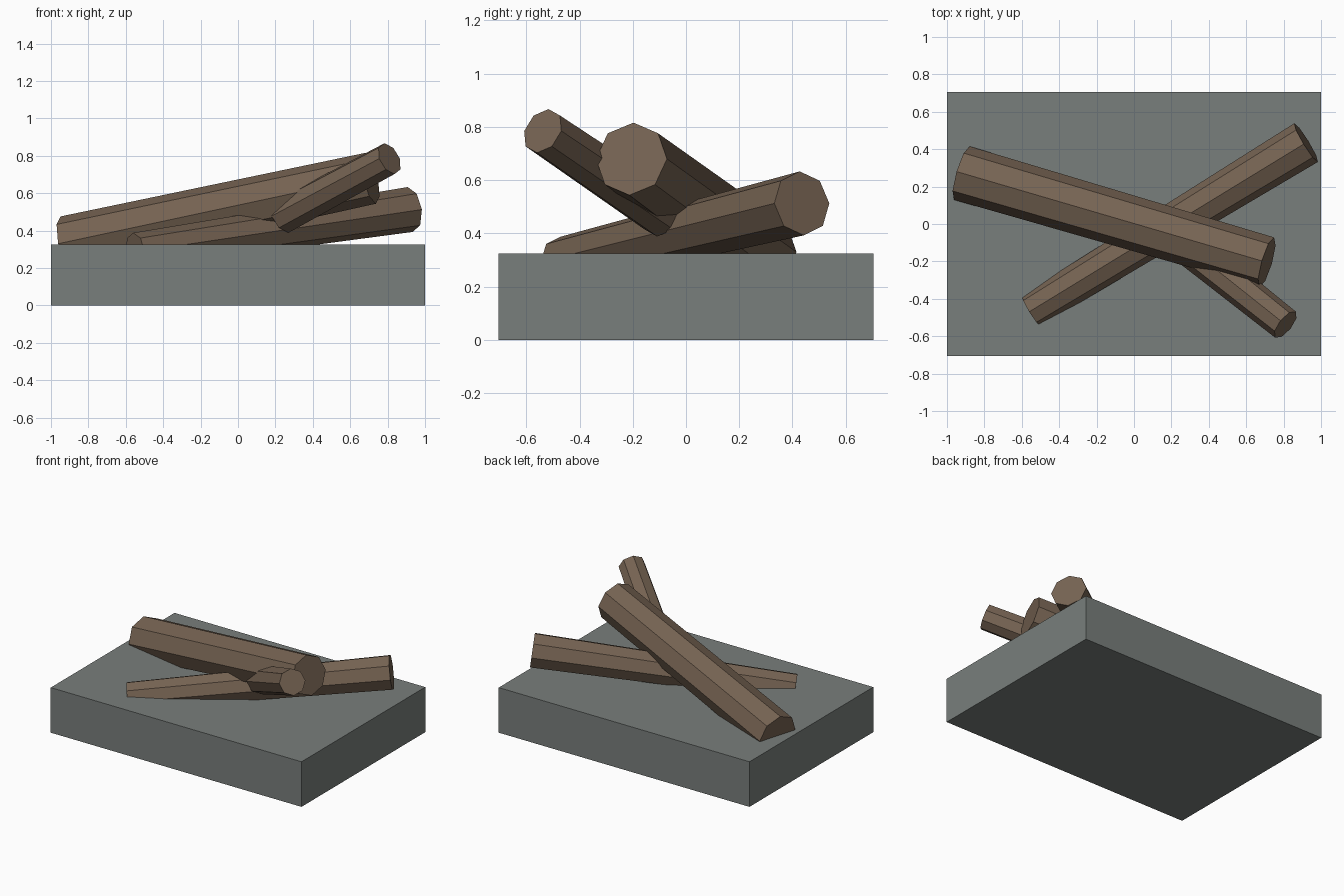
import bpy
from mathutils import Matrix, Vector

if "Cube" in bpy.data.objects:
    bpy.data.objects.remove(bpy.data.objects["Cube"])


def material(name, color):
    m = bpy.data.materials.new(name)
    m.diffuse_color = (*color, 1)
    m.use_nodes = True
    m.node_tree.nodes["Principled BSDF"].inputs["Base Color"].default_value = m.diffuse_color
    return m


stone = material("stone", (0.19, 0.21, 0.20))
bark = material("bark", (0.18, 0.125, 0.085))


def log(name, start, end, r_start, r_end):
    """Tapered eight-sided log with one edge facing up."""
    a, b = Vector(start), Vector(end)
    axis = (b - a).normalized()
    side = Vector((0, 0, 1)).cross(axis).normalized()
    up = axis.cross(side)
    bpy.ops.mesh.primitive_cone_add(vertices=8, radius1=r_start, radius2=r_end,
                                    depth=(b - a).length)
    ob = bpy.context.object
    ob.name = name
    ob.data.materials.append(bark)
    rot = Matrix((side, up, axis)).transposed().to_4x4()
    ob.matrix_world = Matrix.Translation((a + b) / 2) @ rot


# Slab the logs rest on
bpy.ops.mesh.primitive_cube_add(size=1, location=(0, 0, 0.1625))
slab = bpy.context.object
slab.name = "ground_slab"
slab.scale = (2, 1.41, 0.325)
slab.data.materials.append(stone)

# Two crossed logs and a short branch stub
log("upper_log", (-0.92, 0.272, 0.33), (0.71, -0.205, 0.68), 0.149, 0.139)
log("lower_log", (-0.55, -0.463, 0.293), (0.92, 0.435, 0.513), 0.096, 0.121)
log("branch", (0.24, -0.085, 0.478), (0.81, -0.538, 0.785), 0.097, 0.089)
